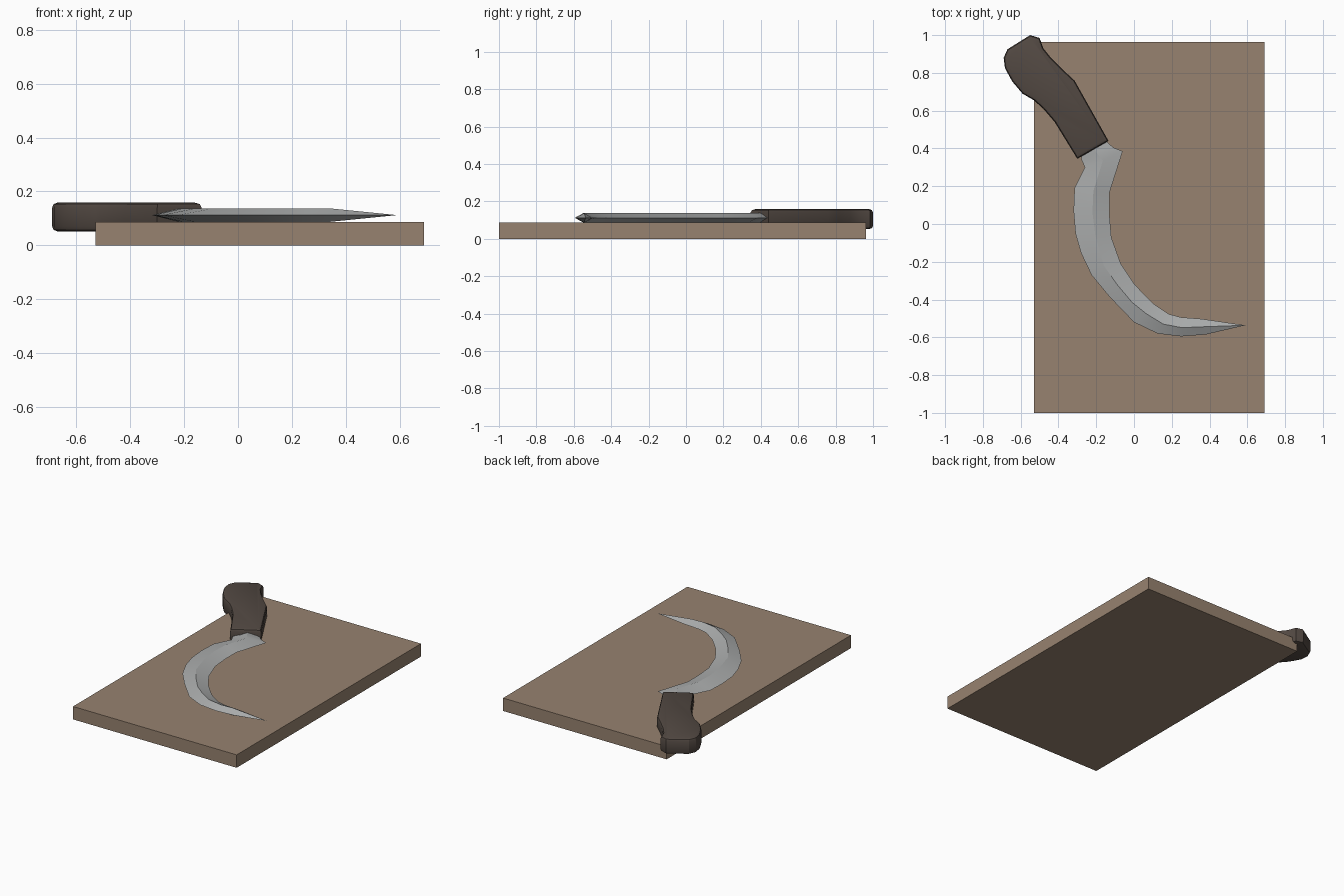
import bpy, bmesh

if "Cube" in bpy.data.objects:
    bpy.data.objects.remove(bpy.data.objects["Cube"])


def material(name, rgb):
    m = bpy.data.materials.new(name)
    m.diffuse_color = (*rgb, 1)
    m.use_nodes = True
    m.node_tree.nodes["Principled BSDF"].inputs["Base Color"].default_value = m.diffuse_color
    return m


def make_object(name, bm, mat=None):
    bmesh.ops.recalc_face_normals(bm, faces=bm.faces[:])
    me = bpy.data.meshes.new(name)
    bm.to_mesh(me)
    bm.free()
    ob = bpy.data.objects.new(name, me)
    bpy.context.collection.objects.link(ob)
    if mat:
        me.materials.append(mat)
    return ob


def prism(outline, z0, z1):
    bm = bmesh.new()
    face = bm.faces.new([bm.verts.new((x, y, z0)) for x, y in outline])
    top = bmesh.ops.extrude_face_region(bm, geom=[face])
    for v in top["geom"]:
        if isinstance(v, bmesh.types.BMVert):
            v.co.z = z1
    return bm


# Wooden board
make_object("board", prism([(-.53, -1), (.69, -1), (.69, .963), (-.53, .963)], 0, .087),
            material("board_wood", (.31, .225, .16)))

# Contoured handle, overhanging the corner of the board, with rounded rims
outline = [(-.30, .345), (-.42, .54), (-.48, .61), (-.53, .655), (-.59, .69),
           (-.645, .755), (-.683, .825), (-.69, .88), (-.67, .925), (-.55, 1.0),
           (-.50, .985), (-.48, .93), (-.44, .88), (-.375, .815), (-.315, .76),
           (-.135, .44)]
bm = prism(outline, .052, .158)
rims = [e for e in bm.edges if abs(e.verts[0].co.z - e.verts[1].co.z) < 1e-5]
bmesh.ops.bevel(bm, geom=rims, offset=.018, segments=2, profile=.5, affect='EDGES')
handle = make_object("handle", bm, material("handle_wood", (.085, .066, .055)))

# Curved blade: diamond sections as (outer edge, ridge, inner edge)
stations = [
    ((-.27, .38), (-.215, .41), (-.16, .45)),
    ((-.28, .345), (-.20, .38), (-.11, .405)),
    ((-.26, .30), (-.165, .335), (-.06, .385)),
    ((-.315, .19), (-.215, .175), (-.13, .165)),
    ((-.32, .07), (-.22, .06), (-.13, .05)),
    ((-.31, -.05), (-.205, -.06), (-.12, -.07)),
    ((-.28, -.155), (-.16, -.22), (-.07, -.21)),
    ((-.225, -.27), (-.09, -.32), (-.0, -.315)),
    ((-.13, -.385), (-.01, -.415), (.055, -.375)),
    ((.0, -.52), (.065, -.475), (.10, -.42)),
    ((.125, -.58), (.155, -.53), (.185, -.477)),
    ((.25, -.595), (.255, -.549), (.25, -.494)),
    ((.38, -.585), (.34, -.545), (.355, -.502)),
]
MID, HALF = .112, .025
bm = bmesh.new()
rings = []
for outer, ridge, inner in stations:
    rings.append([bm.verts.new(p) for p in (
        (*outer, MID), (*ridge, MID + HALF), (*inner, MID), (*ridge, MID - HALF))])
for a, b in zip(rings, rings[1:]):
    for i in range(4):
        j = (i + 1) % 4
        bm.faces.new((a[i], a[j], b[j], b[i]))
tip = bm.verts.new((.59, -.536, MID))
for i in range(4):
    bm.faces.new((rings[-1][i], rings[-1][(i + 1) % 4], tip))
bm.faces.new(rings[0])
blade = make_object("blade", bm, material("steel", (.40, .41, .41)))

# Soft shading on handle and blade, keeping the sharp ridges
for ob in (handle, blade):
    bpy.ops.object.select_all(action='DESELECT')
    ob.select_set(True)
    bpy.context.view_layer.objects.active = ob
    bpy.ops.object.shade_smooth_by_angle(angle=.4)
